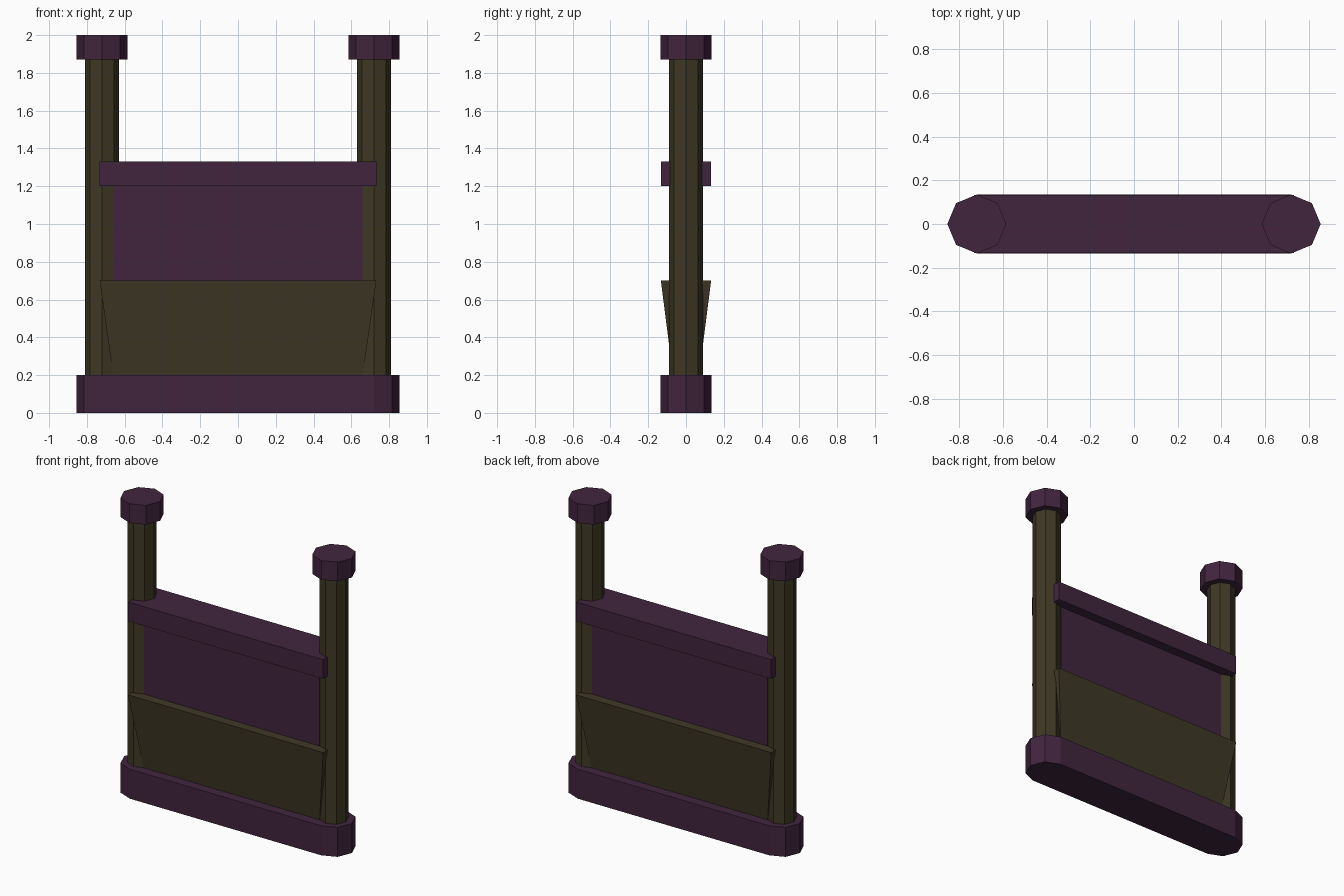
import bpy, bmesh, math

if "Cube" in bpy.data.objects:
    bpy.data.objects.remove(bpy.data.objects["Cube"])


def material(name, rgb):
    m = bpy.data.materials.new(name)
    m.diffuse_color = (*rgb, 1.0)
    m.use_nodes = True
    m.node_tree.nodes["Principled BSDF"].inputs["Base Color"].default_value = m.diffuse_color
    return m


PURPLE = material("dark purple", (0.053, 0.018, 0.048))
OLIVE = material("dark olive wood", (0.049, 0.039, 0.018))

POST_X = 0.72


def loft(name, rings, mat):
    """Closed solid from a stack of matching rings of points."""
    bm = bmesh.new()
    loops = [[bm.verts.new(p) for p in ring] for ring in rings]
    n = len(loops[0])
    for low, high in zip(loops, loops[1:]):
        for i in range(n):
            j = (i + 1) % n
            bm.faces.new((low[i], low[j], high[j], high[i]))
    bm.faces.new(loops[0][::-1])
    bm.faces.new(loops[-1])
    bmesh.ops.recalc_face_normals(bm, faces=bm.faces)
    mesh = bpy.data.meshes.new(name)
    bm.to_mesh(mesh)
    bm.free()
    mesh.materials.append(mat)
    obj = bpy.data.objects.new(name, mesh)
    bpy.context.collection.objects.link(obj)
    return obj


def octagon(cx, r, z):
    return [(cx + r * math.cos(k * math.pi / 4), r * math.sin(k * math.pi / 4), z)
            for k in range(8)]


def rect(x, y, z):
    return [(-x, -y, z), (x, -y, z), (x, y, z), (-x, y, z)]


def long_octagon(r, z):
    """Octagon stretched between the two posts."""
    right = [(POST_X + r * math.cos(a), r * math.sin(a), z)
             for a in (k * math.pi / 4 for k in range(-2, 3))]
    return right + [(-x, -y, zz) for x, y, zz in right]


# base beam
loft("base_beam", [long_octagon(0.135, 0.0), long_octagon(0.135, 0.2)], PURPLE)

# posts with caps
for side, cx in (("left", -POST_X), ("right", POST_X)):
    loft(side + "_post", [octagon(cx, 0.09, 0.01), octagon(cx, 0.09, 1.9)], OLIVE)
    loft(side + "_post_cap", [octagon(cx, 0.135, 1.87), octagon(cx, 0.135, 2.0)], PURPLE)

# flared lower panel
loft("lower_panel", [rect(0.66, 0.068, 0.19), rect(0.732, 0.133, 0.70)], OLIVE)

# recessed upper panel
loft("upper_panel", [rect(0.66, 0.068, 0.69), rect(0.66, 0.068, 1.21)], PURPLE)

# top rail
loft("top_rail", [rect(0.732, 0.133, 1.2), rect(0.732, 0.133, 1.33)], PURPLE)
